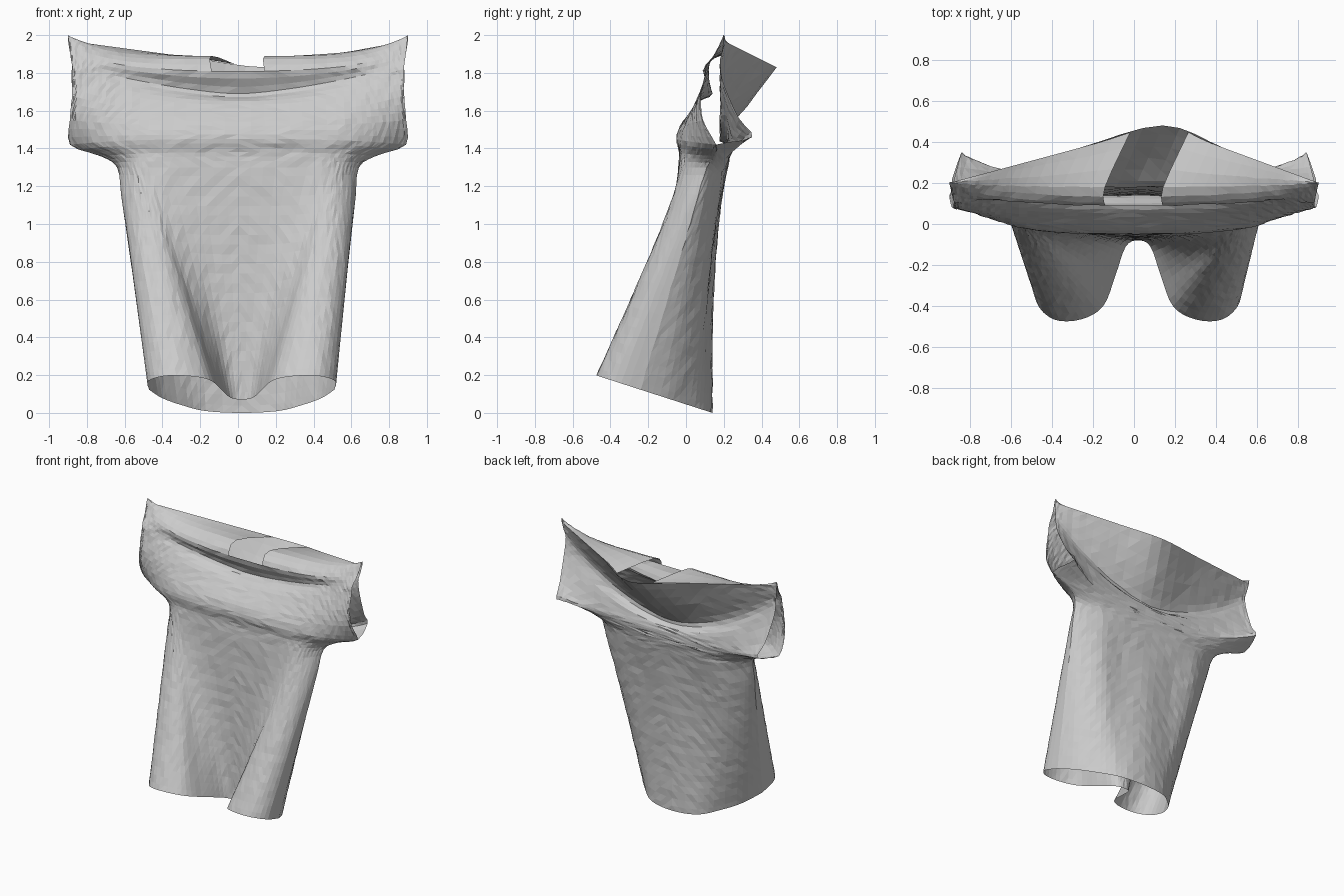
import bpy, bmesh, random
from mathutils import Vector

random.seed(4)
cube = bpy.data.objects.get("Cube")
if cube:
    bpy.data.objects.remove(cube)

COL_STEPS, ROW_STEPS, TORSO_ROWS = 4, 3, 8
CHEST = (0, .4, .7, .81, .88, .94, .98, 1)      # column spacing, centre to side
FRONT = (0, .31, .59, .74, .84, .92, .98, 1)
BACK = (1, .93, .7, .39, 0)                     # column spacing, side to centre


def spline(pts, steps):
    """Catmull-Rom curve through the points."""
    ext = [pts[0]] + list(pts) + [pts[-1]]
    out = []
    for a, b, c, d in zip(ext, ext[1:], ext[2:], ext[3:]):
        for i in range(steps):
            t = i / steps
            out.append((b * 2 + (c - a) * t + (a * 2 - b * 5 + c * 4 - d) * t ** 2
                        + (b * 3 - a - c * 3 + d) * t ** 3) / 2)
    return out + [pts[-1].copy()]


def row(fracs, width, y_mid, y_side, z_mid, z_side, power=3, z_power=3, shift=0):
    """Half a row of cloth; shift slides its middle sideways."""
    return [(Vector((width * s, y_mid + (y_side - y_mid) * s ** power,
                     z_mid + (z_side - z_mid) * s ** z_power)), shift * (1 - s)) for s in fracs]


def hem(points):
    return [Vector((x, y, .2 * (.14 - y) / .62)) for x, y in points]


def full(half, from_centre):
    """Mirror a half row into a row running from -x to +x."""
    pts = half if from_centre else half[::-1]
    left = [Vector((-p.x + k, p.y, p.z)) for p, k in pts]
    right = [Vector((p.x + k, p.y, p.z)) for p, k in pts]
    return left[:0:-1] + right


def torso(bottom, chest):
    """Straight folds running from the hem up to the chest."""
    rows = []
    for i in range(TORSO_ROWS):
        t = i / TORSO_ROWS
        half = []
        for a, (b, _) in zip(bottom, chest):
            p = a.lerp(b, t)
            if a.y > .1:
                p.y = a.y + (b.y - a.y) * t ** 3
            half.append((p, .02 * (1 - t)))
        rows.append(half)
    return rows


def sheet(bm, half_rows, from_centre, hole_from=None):
    """Skin a grid over the rows, leaving the neck opening free."""
    rows = [spline(full(h, from_centre), COL_STEPS) for h in half_rows]
    cols = [spline(c, ROW_STEPS) for c in zip(*rows)]
    grid = [[bm.verts.new(p) for p in c] for c in cols]
    middle = len(grid) // 2
    for i in range(len(grid) - 1):
        for j in range(len(grid[0]) - 1):
            if hole_from and middle - 2 <= i < middle + 2 and j >= hole_from * ROW_STEPS:
                continue
            quad = [grid[i][j], grid[i + 1][j], grid[i + 1][j + 1], grid[i][j + 1]]
            bm.faces.new(quad if from_centre else quad[::-1])


# Hem outline: two forward lobes with a valley between, and a rounded back
front_hem = hem([(0, -.08), (.06, -.11), (.11, -.25), (.17, -.4),
                 (.28, -.465), (.41, -.465), (.495, -.38), (.49, -.24)])
back_hem = hem([(.49, -.24), (.42, -.1), (.31, .02), (.19, .11), (0, .14)])

# Front: chest, underarm, U-shaped drape, neck crease, shoulder crest, back rim
front_up = [row(CHEST, .64, -.04, .11, 1.3, 1.3, 9)] + [row(FRONT, *r) for r in (
    (.73, -.035, .15, 1.38, 1.36, 6),
    (.89, -.05, .16, 1.45, 1.42, 4),
    (.89, -.03, .09, 1.52, 1.55),
    (.88, .02, .08, 1.59, 1.68),
    (.88, .07, .1, 1.65, 1.78, 2, 2),
    (.88, .14, .11, 1.69, 1.84, 1.2, 1.5),
    (.89, .09, .16, 1.81, 1.91),
    (.9, .18, .2, 1.89, 2, 3, 5),
    (.9, .48, .2, 1.83, 1.97, 1, 1, .14))]

# Back: chest, underarm, baggy sleeve underside, arched crease, flare to the rim
back_up = [row(BACK, *r) for r in (
    (.64, .2, .11, 1.2, 1.3, 5),
    (.73, .215, .15, 1.27, 1.36),
    (.89, .225, .16, 1.32, 1.42, 5),
    (.84, .23, .35, 1.35, 1.46, 5),
    (.86, .23, .28, 1.39, 1.56),
    (.88, .22, .2, 1.42, 1.74, 2, 2),
    (.88, .18, .18, 1.46, 1.85, 1, 1.7),
    (.89, .32, .19, 1.62, 1.91, 1, 1.3, .07),
    (.9, .48, .2, 1.83, 1.97, 1, 1, .14))]

bm = bmesh.new()
sheet(bm, torso(front_hem, front_up[0]) + front_up, True, TORSO_ROWS + 7)
sheet(bm, torso(back_hem, back_up[0]) + back_up, False)
bmesh.ops.remove_doubles(bm, verts=bm.verts, dist=.004)

# Slight crumpling of the cloth
for v in bm.verts:
    if not v.is_boundary:
        v.co.y += random.uniform(-.003, .003)
bmesh.ops.triangulate(bm, faces=bm.faces)

mesh = bpy.data.meshes.new("shirt")
bm.to_mesh(mesh)
bm.free()
shirt = bpy.data.objects.new("shirt", mesh)
bpy.context.collection.objects.link(shirt)

# Plain grey cloth
cloth = bpy.data.materials.new("grey cloth")
cloth.use_nodes = True
cloth.diffuse_color = (.6, .6, .6, 1)
cloth.node_tree.nodes["Principled BSDF"].inputs["Base Color"].default_value = (.6, .6, .6, 1)
mesh.materials.append(cloth)
